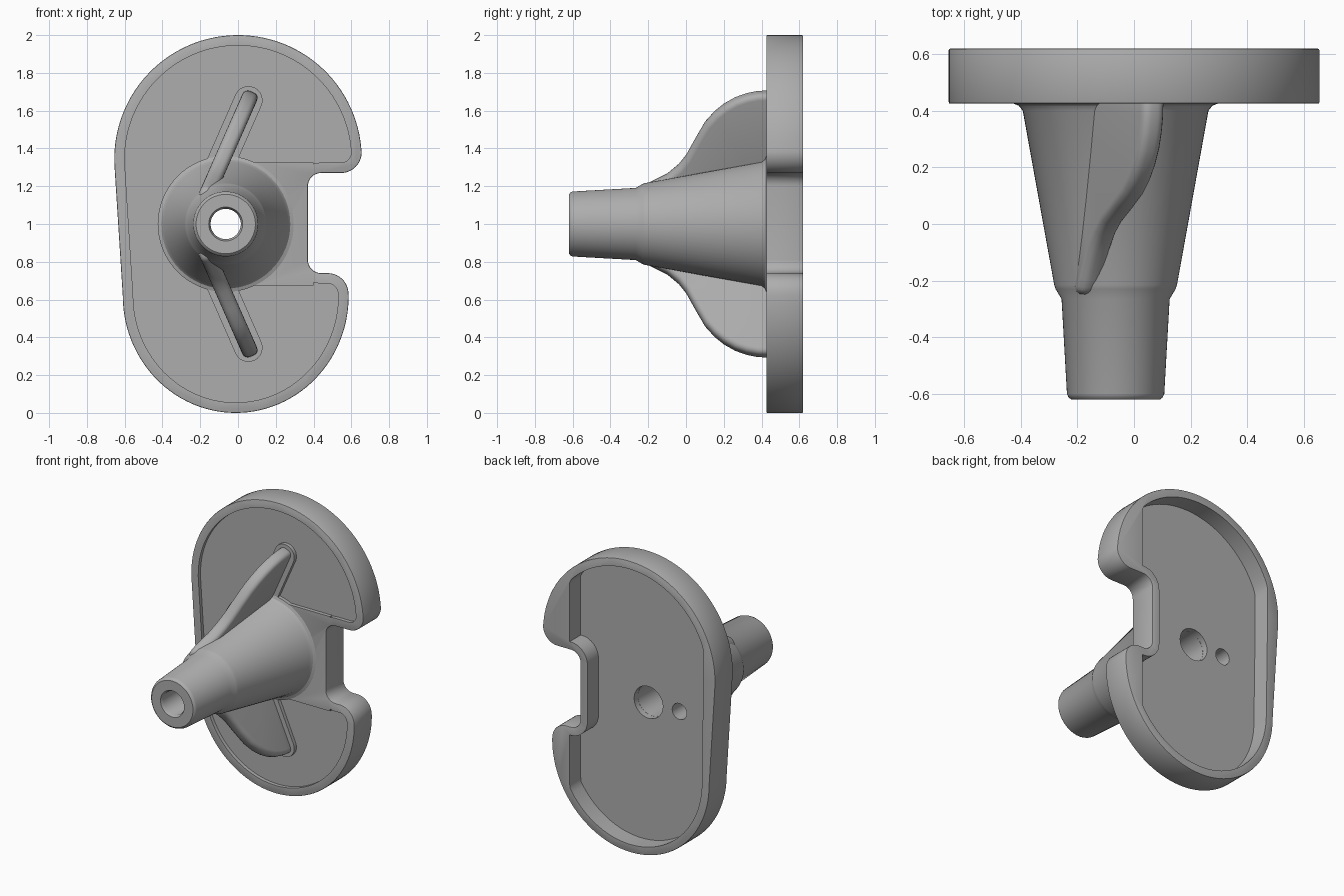
import bpy, bmesh, math
from mathutils import Vector

cube = bpy.data.objects.get("Cube")
if cube:
    bpy.data.objects.remove(cube)

grey = bpy.data.materials.new("plain_grey")
grey.use_nodes = True
grey.diffuse_color = (0.42, 0.42, 0.42, 1)
grey.node_tree.nodes["Principled BSDF"].inputs["Base Color"].default_value = (0.42, 0.42, 0.42, 1)

CX, CZ = -0.065, 1.0            # shaft axis
FRONT, BACK = 0.425, 0.62       # plate faces
FLOOR_FRONT, FLOOR_BACK = 0.45, 0.50


def finish(name, bm):
    bmesh.ops.remove_doubles(bm, verts=bm.verts, dist=0.0005)
    bmesh.ops.recalc_face_normals(bm, faces=bm.faces)
    mesh = bpy.data.meshes.new(name)
    bm.to_mesh(mesh)
    bm.free()
    mesh.materials.append(grey)
    ob = bpy.data.objects.new(name, mesh)
    bpy.context.collection.objects.link(ob)
    return ob


def extrude(name, points, vec):
    bm = bmesh.new()
    verts = [bm.verts.new(p) for p in points]
    bmesh.ops.remove_doubles(bm, verts=verts, dist=0.002)
    face = bm.faces.new([v for v in verts if v.is_valid])
    new = bmesh.ops.extrude_face_region(bm, geom=[face])["geom"]
    bmesh.ops.translate(bm, vec=vec, verts=[g for g in new if isinstance(g, bmesh.types.BMVert)])
    return finish(name, bm)


def prism(name, outline, y0, y1):
    return extrude(name, [(x, y0, z) for x, z in outline], (0, y1 - y0, 0))


def lathe(name, profile, cx=CX, steps=64):
    # closed (radius, y) profile turned around an axis along y
    bm = bmesh.new()
    rings = []
    for i in range(steps):
        a = math.tau * i / steps
        rings.append([bm.verts.new((cx + r * math.cos(a), y, CZ + r * math.sin(a))) for r, y in profile])
    n = len(profile)
    for i in range(steps):
        p, q = rings[i], rings[(i + 1) % steps]
        for j in range(n):
            k = (j + 1) % n
            if profile[j][0] or profile[k][0]:
                bm.faces.new((p[j], p[k], q[k], q[j]))
    bmesh.ops.dissolve_degenerate(bm, dist=0.0001, edges=bm.edges)
    return finish(name, bm)


def apply(ob, mod):
    bpy.context.view_layer.objects.active = ob
    bpy.ops.object.modifier_apply(modifier=mod.name)


def cut(ob, *cutters):
    for c in cutters:
        mod = ob.modifiers.new("cut", "BOOLEAN")
        mod.operation, mod.solver, mod.object = "DIFFERENCE", "EXACT", c
        apply(ob, mod)


def bevel(ob, width, segments):
    mod = ob.modifiers.new("bevel", "BEVEL")
    mod.width, mod.segments = width, segments
    mod.limit_method, mod.angle_limit = "ANGLE", math.radians(50)
    apply(ob, mod)


def arc(cx, cz, rx, rz, a0, a1, n):
    angles = [math.radians(a0 + (a1 - a0) * i / n) for i in range(n + 1)]
    return [(cx + rx * math.cos(a), cz + rz * math.sin(a)) for a in angles]


def inset(points, d):
    # move a clockwise outline inwards
    out = []
    for i, p in enumerate(points):
        a, b, c = Vector(points[i - 1]), Vector(p), Vector(points[(i + 1) % len(points)])
        e, f = (b - a).normalized(), (c - b).normalized()
        n = Vector((e.y + f.y, -e.x - f.x)).normalized()
        n *= d / max(0.5, n.dot(Vector((e.y, -e.x))))
        out.append((b.x + n.x, b.y + n.y))
    return out


# Plate outline: round top, side notch with soft lobes, oval bottom
outline = (arc(0, 1.345, 0.655, 0.655, 184, 5, 56)
           + arc(0.545, 1.38, 0.11, 0.11, 0, -90, 10)
           + arc(0.44, 1.20, 0.07, 0.07, 90, 180, 8)
           + arc(0.44, 0.81, 0.07, 0.07, 180, 270, 8)
           + arc(0.475, 0.63, 0.11, 0.11, 90, 4, 10)
           + arc(-0.012, 0.62, 0.598, 0.62, 0, -180, 56))
plate = prism("plate", outline, FRONT, BACK)
bevel(plate, 0.006, 2)
inner = inset(outline, 0.055)


def mirrored(points, side):
    return [(x, CZ + side * (z - CZ)) for x, z in points]


# Shallow front recess, leaving the hub, the notch bridge and fin borders raised
recess = prism("recess_cutter", inner, 0.35, FLOOR_FRONT)
island = lathe("hub_island", [(0, 0.3), (0.36, 0.3), (0.36, 0.6), (0, 0.6)])
bridge = prism("bridge_island", [(CX, 0.675), (0.4, 0.675), (0.4, 1.325), (CX, 1.325)], 0.3, 0.6)
lean = math.degrees(math.atan2(0.455, 0.2))
capsule = (arc(0.055, 1.655, 0.075, 0.075, lean - 90, lean + 90, 12)
           + arc(-0.145, 1.2, 0.075, 0.075, lean + 90, lean + 270, 12))
pads = [prism("fin_island", mirrored(capsule, s), 0.3, 0.6) for s in (1, -1)]
cut(recess, island, bridge, *pads)

# Back pocket, straight along both long sides
pocket_outline = [(max(-0.565, min(0.45, x)), z) for x, z in inner]
pocket = prism("pocket_cutter", pocket_outline, FLOOR_BACK, 0.8)

# Bore and small blind hole
bore = lathe("bore_cutter", [(0, 0.3), (0.108, 0.3), (0.11, 0.7), (0, 0.7)])
pin_hole = lathe("pin_hole_cutter", [(0, 0.36), (0.055, 0.36), (0.055, 0.7), (0, 0.7)], -0.30, 32)
cut(plate, recess, pocket, bore, pin_hole)

# Hollow tapered hub and shaft
hub = lathe("hub_and_shaft", [
    (0.36, 0.46), (0.36, FRONT), (0.342, 0.418), (0.328, 0.40),
    (0.217, -0.215), (0.212, -0.23), (0.191, -0.265), (0.172, -0.60),
    (0.167, -0.612), (0.157, -0.62), (0.09, -0.62), (0.08, -0.60), (0.108, 0.46)])
cut(hub, pin_hole)

# Leaning fins with a curved outer edge
edge = [(-0.25, 1.18), (-0.2, 1.21), (-0.1, 1.26), (-0.04, 1.31), (0, 1.36), (0.05, 1.45),
        (0.1, 1.535), (0.15, 1.59), (0.2, 1.63), (0.26, 1.664), (0.32, 1.685), (0.38, 1.697),
        (0.46, 1.70), (0.46, 1.12), (-0.25, 1.12)]
slope = 0.2 / 0.455
side_dir = Vector((1, 0, -slope)).normalized()
fins = []
for s, name in ((1, "upper_fin"), (-1, "lower_fin")):
    across = Vector((side_dir.x, 0, s * side_dir.z)) * 0.085
    pts = [Vector((-0.145 + (z - 1.2) * slope, y, CZ + s * (z - CZ))) - across / 2 for y, z in edge]
    fin = extrude(name, pts, across)
    bevel(fin, 0.03, 4)
    fins.append(fin)

for helper in [recess, island, bridge, pocket, bore, pin_hole] + pads:
    bpy.data.objects.remove(helper)

bpy.ops.object.select_all(action="DESELECT")
for ob in [plate, hub] + fins:
    ob.select_set(True)
    bpy.context.view_layer.objects.active = ob
bpy.ops.object.shade_smooth_by_angle(angle=math.radians(30))
